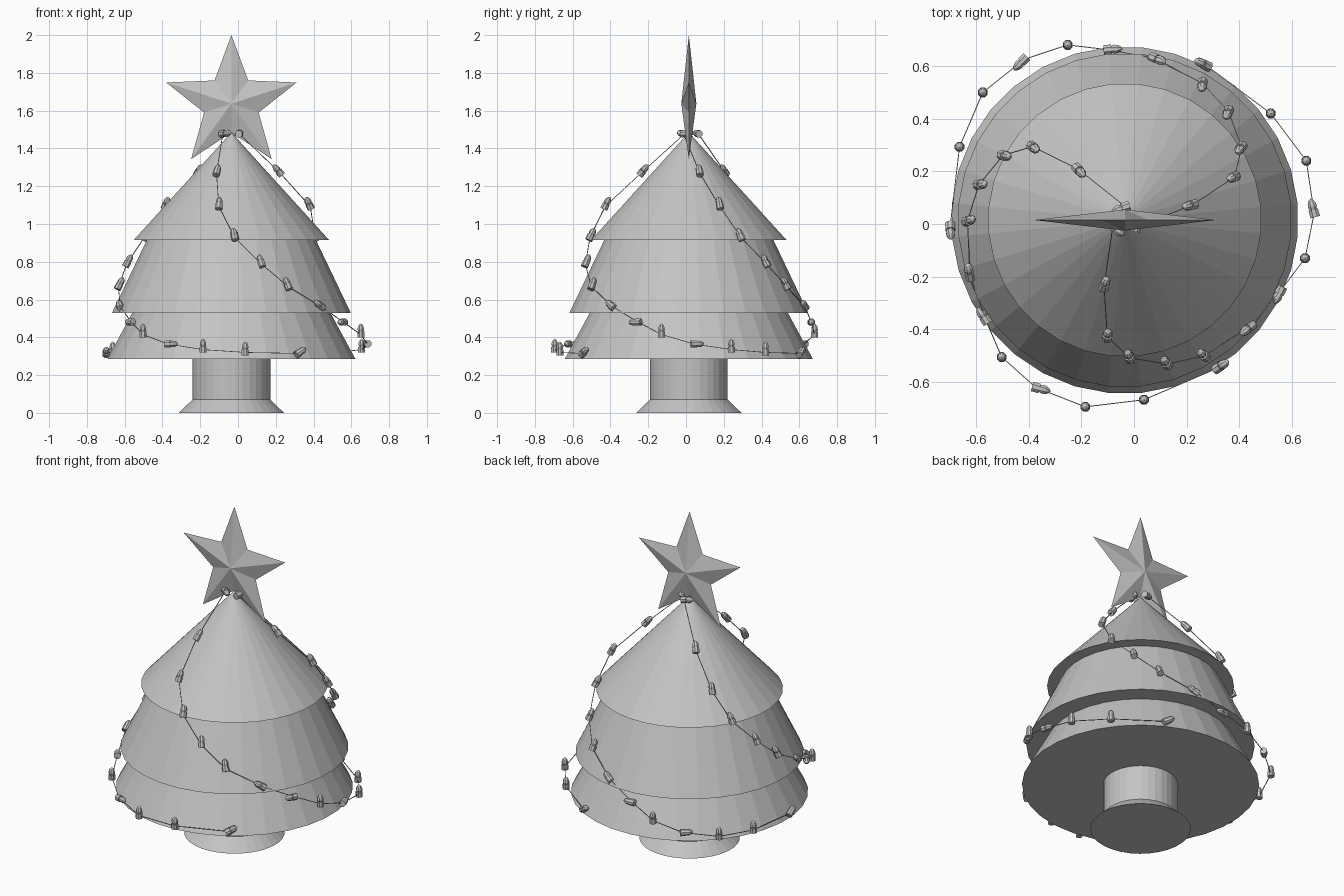
import bpy, bmesh, math
from mathutils import Vector, Matrix

if "Cube" in bpy.data.objects:
    bpy.data.objects.remove(bpy.data.objects["Cube"])

CX, CY = -0.035, 0.015          # trunk axis
AXIS = Vector((CX, CY, 0))

mat = bpy.data.materials.new("plain_grey")
mat.diffuse_color = (0.55, 0.55, 0.55, 1)
mat.use_nodes = True
mat.node_tree.nodes["Principled BSDF"].inputs["Base Color"].default_value = mat.diffuse_color


def finish(name, bm):
    bmesh.ops.recalc_face_normals(bm, faces=bm.faces)
    me = bpy.data.meshes.new(name)
    bm.to_mesh(me)
    bm.free()
    me.materials.append(mat)
    ob = bpy.data.objects.new(name, me)
    bpy.context.collection.objects.link(ob)
    return ob


def lathe(bm, profile, n, m):
    """Closed solid of revolution about local z from (radius, z) points."""
    rings = []
    for r, z in profile:
        if r == 0:
            rings.append([bm.verts.new(m @ Vector((0, 0, z)))])
        else:
            rings.append([bm.verts.new(m @ Vector((r * math.cos(a), r * math.sin(a), z)))
                          for a in ((i + 0.5) * math.tau / n for i in range(n))])
    for a, b in zip(rings, rings[1:]):
        for i in range(n):
            j = (i + 1) % n
            if len(b) == 1:
                bm.faces.new((a[i], a[j], b[0]))
            else:
                bm.faces.new((a[i], a[j], b[j], b[i]))
    bm.faces.new(rings[0][::-1])
    if len(rings[-1]) > 1:
        bm.faces.new(rings[-1])


# Trunk and foliage tiers
parts = {
    "trunk": [(0.28, 0), (0.207, 0.07), (0.207, 0.29)],
    "lower_tier": [(0.66, 0.285), (0.527, 0.53), (0.516, 0.55)],
    "middle_tier": [(0.635, 0.53), (0.45, 0.915), (0.44, 0.935)],
    "top_tier": [(0.52, 0.915), (0, 1.485)],
}
for name, prof in parts.items():
    bm = bmesh.new()
    lathe(bm, prof, 32, Matrix.Translation(AXIS))
    finish(name, bm)

# Five-pointed star with raised centres front and back
bm = bmesh.new()
sz = 1.637
rim = []
for i in range(10):
    r = 0.363 if i % 2 == 0 else 0.152
    a = math.pi / 2 + i * math.pi / 5
    rim.append(bm.verts.new((CX + r * math.cos(a), CY, sz + r * math.sin(a))))
for dy in (-0.04, 0.04):
    c = bm.verts.new((CX, CY + dy, sz))
    for i in range(10):
        bm.faces.new((rim[i], rim[(i + 1) % 10], c))
finish("star", bm)

# One light string: bulb positions, repeated three times around the trunk
path = [(-0.065, -0.02, 1.48), (-0.11, -0.225, 1.285), (-0.10, -0.42, 1.11),
        (-0.02, -0.50, 0.945), (0.12, -0.525, 0.805), (0.26, -0.495, 0.685),
        (0.43, -0.40, 0.572), (0.55, -0.27, 0.48), (0.65, -0.13, 0.435),
        (0.68, 0.06, 0.365), (0.655, 0.24, 0.355), (0.52, 0.42, 0.34),
        (0.26, 0.61, 0.325)]
# bulb directions as (outward, along, up)
slope = (-0.4, -0.15, 0.8)
aim = [(0, 1, 0.1), (-0.6, 0, 0.7), (-0.4, 0, 0.8), slope, slope, slope,
       (-0.1, -0.8, 0.5), (0, -1, 0), (0, 0, 1), (-0.2, 1, 0), (0, 0, 1),
       (0, 0, 1), (0, 0.85, 0.5)]
socket = [(0.02, -0.035), (0.02, -0.005)]
bulb = [(0.014, -0.006), (0.0185, 0.006), (0.017, 0.018), (0.011, 0.03), (0, 0.038)]

for k in range(3):
    rot = Matrix.Rotation(k * math.tau / 3, 3, 'Z')
    pts, dirs = [], []
    for p, (o, t, u) in zip(path, aim):
        rel = Vector(p) - AXIS
        out = Vector((rel.x, rel.y, 0)).normalized()
        along = Vector((-out.y, out.x, 0))
        pts.append(AXIS + rot @ rel)
        dirs.append((rot @ (out * o + along * t + Vector((0, 0, u)))).normalized())
    sockets, bulbs, wire = bmesh.new(), bmesh.new(), bmesh.new()
    for p, d in zip(pts, dirs):
        m = Matrix.Translation(p) @ d.to_track_quat('Z', 'Y').to_matrix().to_4x4()
        lathe(sockets, socket, 8, m)
        lathe(bulbs, bulb, 8, m)
    # Wire runs straight from socket to socket
    hold = [p - d * 0.02 for p, d in zip(pts, dirs)]
    for a, b in zip(hold, hold[1:]):
        m = Matrix.Translation(a) @ (b - a).to_track_quat('Z', 'Y').to_matrix().to_4x4()
        lathe(wire, [(0.0025, 0), (0.0025, (b - a).length)], 4, m)
    finish(f"light_sockets_{k + 1}", sockets)
    finish(f"light_bulbs_{k + 1}", bulbs)
    finish(f"light_wire_{k + 1}", wire)
